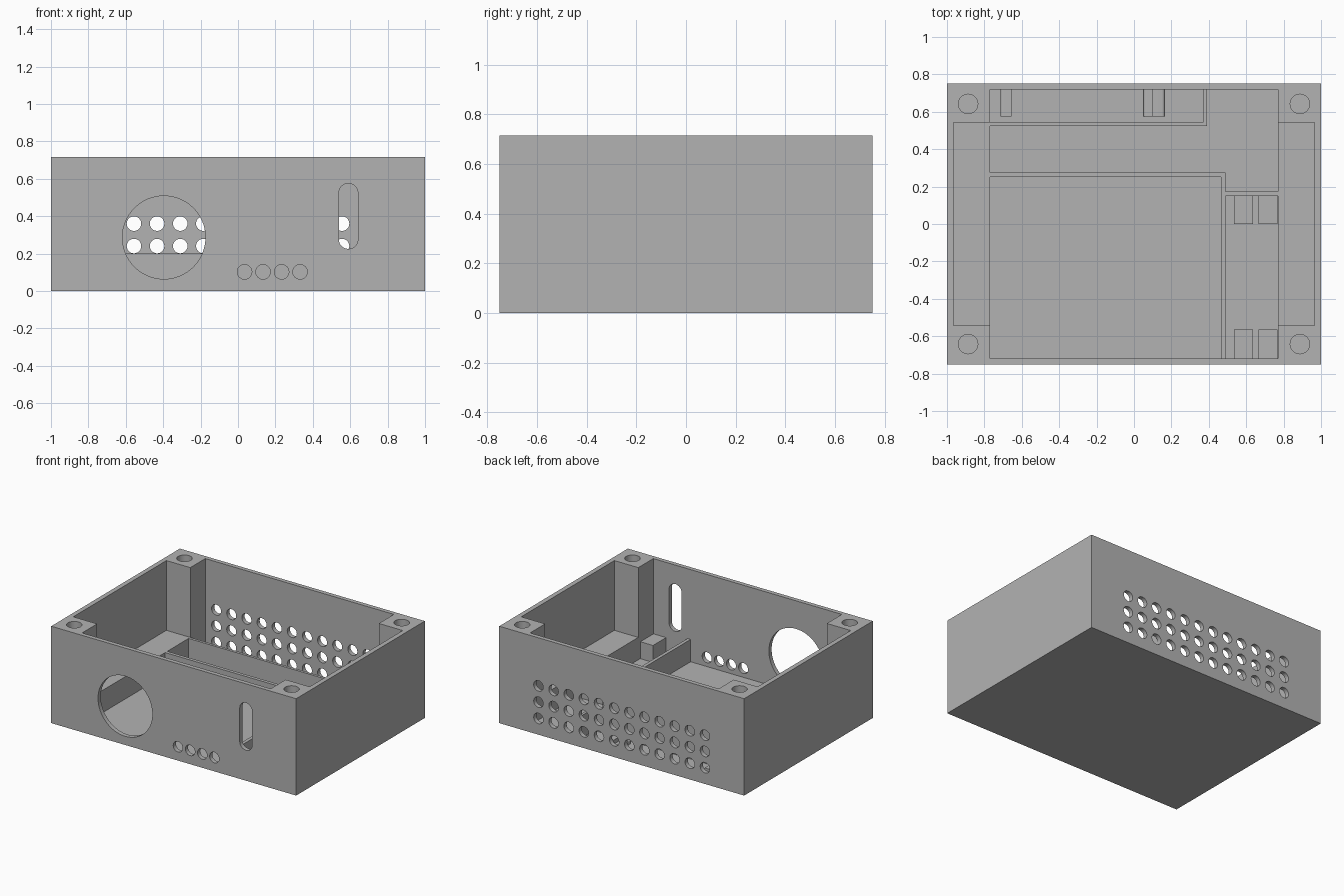
import bpy, bmesh, math
from mathutils import Vector

old = bpy.data.objects.get("Cube")
if old:
    bpy.data.objects.remove(old, do_unlink=True)

grey = bpy.data.materials.new("plain grey")
grey.use_nodes = True
COLOUR = (0.45, 0.45, 0.45, 1)
grey.diffuse_color = COLOUR
grey.node_tree.nodes["Principled BSDF"].inputs["Base Color"].default_value = COLOUR

HEIGHT, SHELF, FLOOR = 0.715, 0.2, 0.035
POST_X, WALL_X, POST_Y, WALL_Y = 0.77, 0.965, 0.543, 0.718


def prism(bm, points, low, high, axis="z"):
    """Extrude a flat outline along z, or an x-z outline along y."""
    def place(p, h):
        return Vector((p[0], p[1], h)) if axis == "z" else Vector((p[0], h, p[1]))
    a = [bm.verts.new(place(p, low)) for p in points]
    b = [bm.verts.new(place(p, high)) for p in points]
    bm.faces.new(a)
    bm.faces.new(b[::-1])
    for i in range(len(a)):
        j = (i + 1) % len(a)
        bm.faces.new((a[j], a[i], b[i], b[j]))


def rect(x0, x1, y0, y1):
    return [(x0, y0), (x1, y0), (x1, y1), (x0, y1)]


def circle(x, y, r, n=32):
    return [(x + r * math.cos(math.tau * i / n), y + r * math.sin(math.tau * i / n))
            for i in range(n)]


def capsule(x, low, high, r, n=16):
    top = [(x + r * math.cos(math.pi * i / n), high - r + r * math.sin(math.pi * i / n))
           for i in range(n + 1)]
    return top + [(2 * x - px, low + high - pz) for px, pz in top]


def make(name, bm):
    bmesh.ops.recalc_face_normals(bm, faces=bm.faces)
    mesh = bpy.data.meshes.new(name)
    bm.to_mesh(mesh)
    bm.free()
    mesh.materials.append(grey)
    obj = bpy.data.objects.new(name, mesh)
    bpy.context.collection.objects.link(obj)
    return obj


def smooth(obj):
    bpy.ops.object.select_all(action="DESELECT")
    obj.select_set(True)
    bpy.context.view_layer.objects.active = obj
    bpy.ops.object.shade_smooth_by_angle(angle=math.radians(30))


# Solid case
bm = bmesh.new()
prism(bm, rect(-1, 1, -0.75, 0.75), 0, HEIGHT)
case = make("case", bm)

# Main cavity, leaving four corner posts
bm = bmesh.new()
quarter = [(WALL_X, POST_Y), (POST_X, POST_Y), (POST_X, WALL_Y)]
outline = quarter + [(-x, y) for x, y in quarter[::-1]]
outline += [(-x, -y) for x, y in outline]
prism(bm, outline, SHELF, HEIGHT + 0.1)
cavity = make("cavity_cutter", bm)

# Floor compartments with thin dividers between them
bm = bmesh.new()
pockets = [
    rect(-POST_X, 0.465, -WALL_Y, 0.25),
    rect(0.49, POST_X, -WALL_Y, 0.15),
    rect(-POST_X, 0.37, POST_Y, WALL_Y),
    [(-POST_X, 0.275), (0.49, 0.275), (0.49, 0.175), (POST_X, 0.175),
     (POST_X, WALL_Y), (0.39, WALL_Y), (0.39, 0.523), (-POST_X, 0.523)],
]
for outline in pockets:
    prism(bm, outline, FLOOR, SHELF + 0.1)
compartments = make("compartment_cutter", bm)

# Screw holes, rear vents and front openings
bm = bmesh.new()
for sx in (-1, 1):
    for sy in (-1, 1):
        prism(bm, circle(sx * 0.887, sy * 0.642, 0.052), 0.4, HEIGHT + 0.1)
for i in range(12):
    for z in (0.12, 0.24, 0.36):
        prism(bm, circle((i - 5.5) * 0.1236, z, 0.039, 24), 0.71, 0.8, "y")
front = [circle(-0.396, 0.286, 0.222, 64), capsule(0.59, 0.225, 0.575, 0.051)]
front += [circle(0.035 + 0.099 * i, 0.102, 0.039, 24) for i in range(4)]
for outline in front:
    prism(bm, outline, -0.8, -0.71, "y")
openings = make("opening_cutter", bm)

cutters = (cavity, compartments, openings)
for cutter in cutters:
    cutter.hide_render = True
    mod = case.modifiers.new(cutter.name, "BOOLEAN")
    mod.operation = "DIFFERENCE"
    mod.solver = "EXACT"
    mod.object = cutter
bpy.context.view_layer.update()
solid = bpy.data.meshes.new_from_object(
    case.evaluated_get(bpy.context.evaluated_depsgraph_get()))
case.modifiers.clear()
case.data = solid
for cutter in cutters:
    bpy.data.objects.remove(cutter, do_unlink=True)
smooth(case)

# Board holders: a low inner block beside a taller outer one
for end, y0, y1 in (("front", -WALL_Y, -0.565), ("back", 0.0, 0.15)):
    for side, x0, x1, top in (("inner", 0.535, 0.635, 0.065), ("outer", 0.665, 0.768, 0.16)):
        bm = bmesh.new()
        prism(bm, rect(x0, x1, y0, y1), FLOOR, top)
        make(f"{end}_{side}_board_holder", bm)


# Rear clips with a rounded edge
def clip(name, x0, x1, edge, top):
    r = 0.016
    arc = [(r - r * math.cos(math.pi / 2 * i / 6), top - r + r * math.sin(math.pi / 2 * i / 6))
           for i in range(7)]
    width = x1 - x0
    local = [(0, FLOOR)] + arc + [(width, top), (width, FLOOR)]
    pts = [(x0 + u, z) if edge == "left" else (x1 - u, z) for u, z in local]
    bm = bmesh.new()
    prism(bm, pts, 0.575, WALL_Y, "y")
    smooth(make(name, bm))


clip("left_rear_clip", 0.095, 0.165, "right", 0.1)
clip("left_rear_clip_step", 0.05, 0.096, "left", 0.07)
clip("right_rear_clip", -0.715, -0.655, "left", 0.1)
